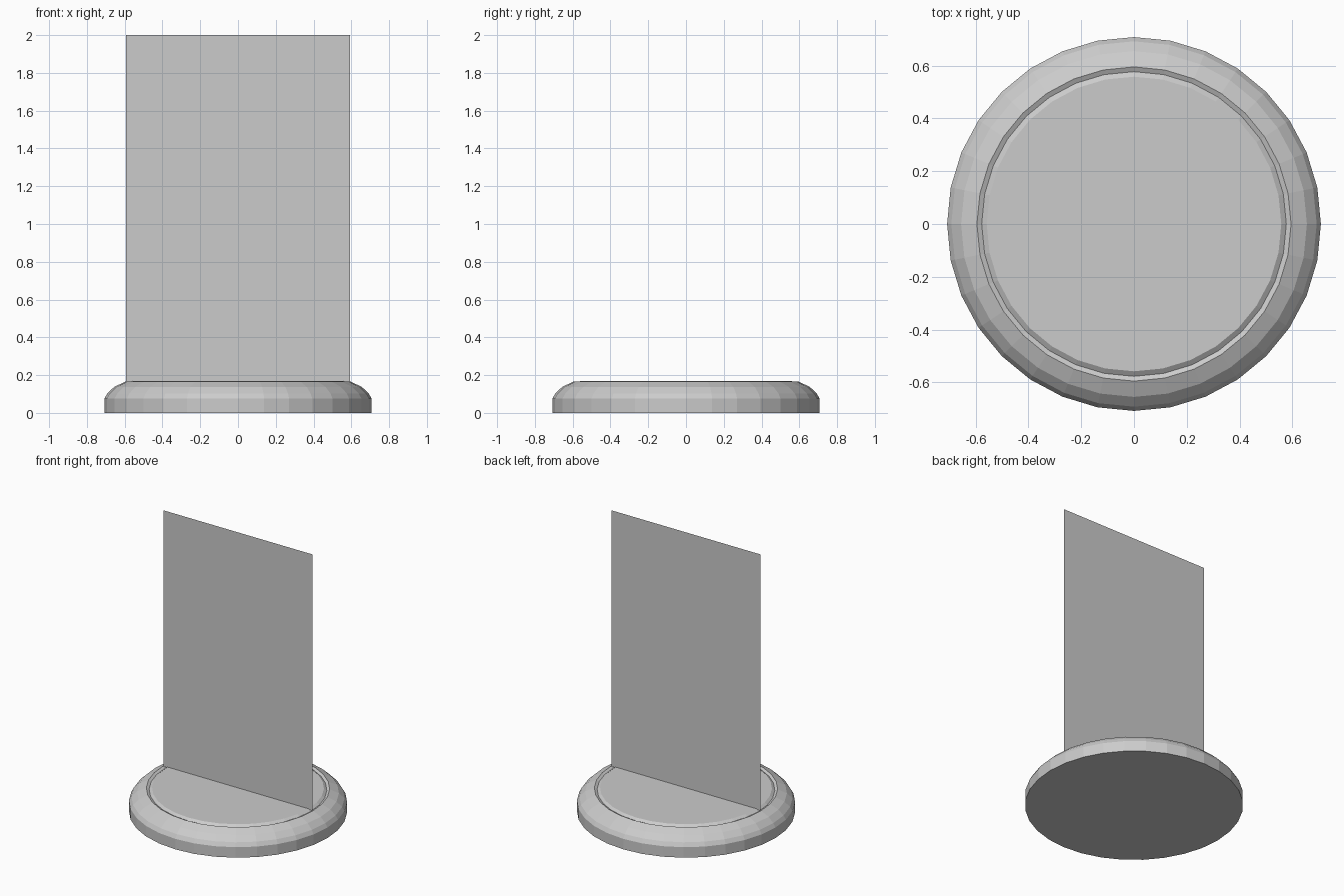
import bpy
import bmesh
from math import cos, sin, tau

cube = bpy.data.objects.get("Cube")
if cube:
    bpy.data.objects.remove(cube, do_unlink=True)

SIDES = 32

grey = bpy.data.materials.new("plain grey")
grey.use_nodes = True
colour = (0.6, 0.6, 0.6, 1)
grey.diffuse_color = colour
grey.node_tree.nodes["Principled BSDF"].inputs["Base Color"].default_value = colour


def add_object(name, bm):
    mesh = bpy.data.meshes.new(name)
    bm.to_mesh(mesh)
    bm.free()
    mesh.materials.append(grey)
    obj = bpy.data.objects.new(name, mesh)
    bpy.context.collection.objects.link(obj)
    return obj


# Round base: faceted rim, rounded shoulder, V groove and flat top
profile = [(0.708, 0), (0.708, 0.075), (0.692, 0.103), (0.655, 0.138),
           (0.595, 0.166), (0.577, 0.157), (0.558, 0.17)]
bm = bmesh.new()
rings = [[bm.verts.new((r * cos(tau * i / SIDES), r * sin(tau * i / SIDES), z))
          for i in range(SIDES)] for r, z in profile]
for low, high in zip(rings, rings[1:]):
    for i in range(SIDES):
        j = (i + 1) % SIDES
        bm.faces.new((low[i], low[j], high[j], high[i]))
bm.faces.new(rings[-1])
bm.faces.new(rings[0][::-1])
add_object("round_base", bm)

# Upright flat panel, a single sheet facing the front
HALF_WIDTH, BOTTOM, TOP = 0.592, 0.165, 2.0
bm = bmesh.new()
corners = [(-HALF_WIDTH, BOTTOM), (HALF_WIDTH, BOTTOM),
           (HALF_WIDTH, TOP), (-HALF_WIDTH, TOP)]
bm.faces.new([bm.verts.new((x, 0, z)) for x, z in corners])
add_object("upright_panel", bm)
